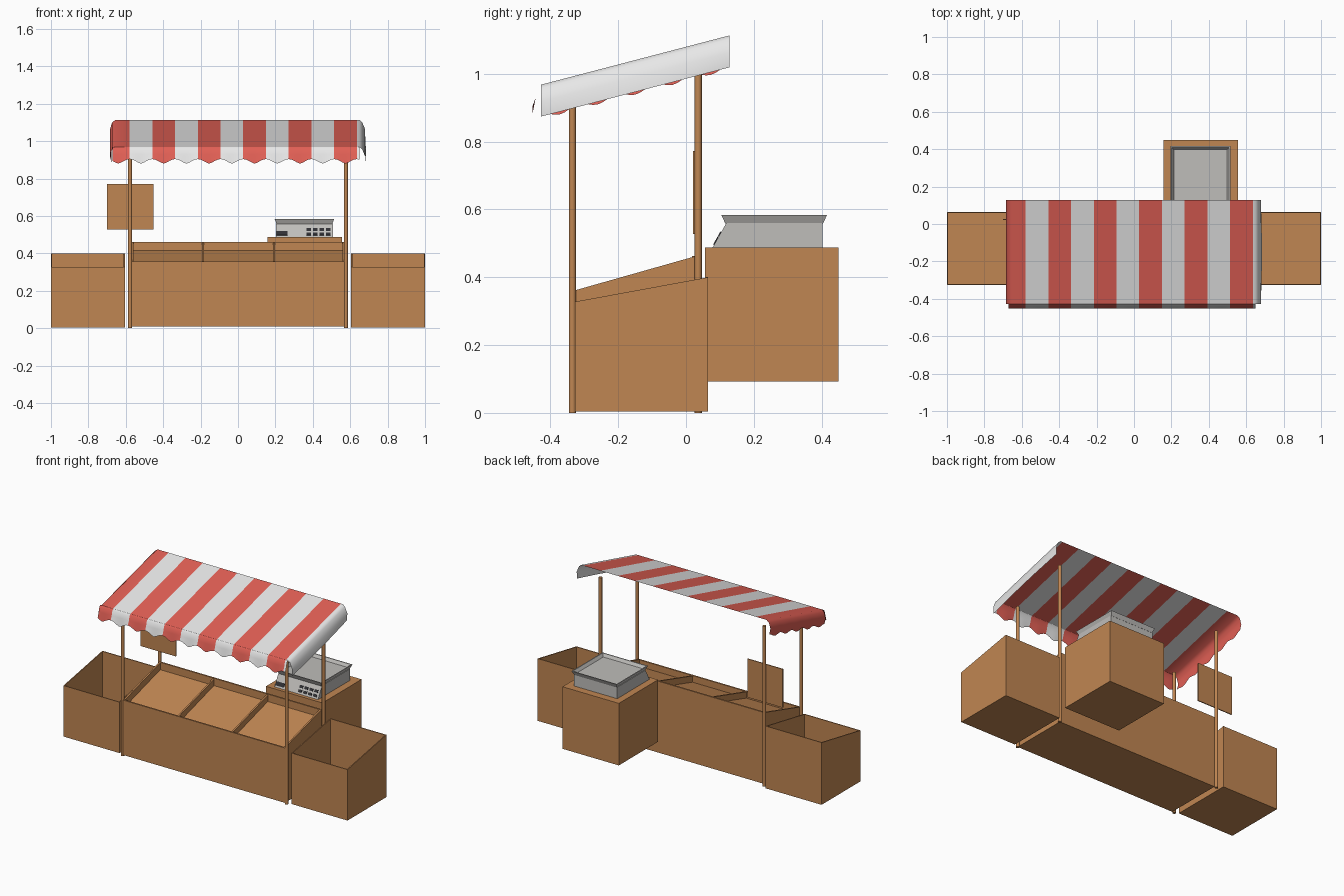
import bpy, bmesh, math

if "Cube" in bpy.data.objects:
    bpy.data.objects.remove(bpy.data.objects["Cube"])

def mat(name, r, g, b):
    m = bpy.data.materials.new(name)
    m.diffuse_color = (r, g, b, 1)
    m.use_nodes = True
    m.node_tree.nodes["Principled BSDF"].inputs["Base Color"].default_value = m.diffuse_color
    return m

WOOD = mat("wood", 0.53, 0.24, 0.085)
RED = mat("awning red", 0.75, 0.115, 0.09)
WHITE = mat("awning white", 0.80, 0.80, 0.80)
METAL = mat("scale grey", 0.52, 0.51, 0.49)
DARK = mat("dark panel", 0.03, 0.03, 0.035)

def add(name, bm, mats, fix=True):
    if fix:
        bmesh.ops.recalc_face_normals(bm, faces=bm.faces)
    me = bpy.data.meshes.new(name)
    bm.to_mesh(me)
    bm.free()
    for m in mats:
        me.materials.append(m)
    ob = bpy.data.objects.new(name, me)
    bpy.context.collection.objects.link(ob)
    return ob

def prism(name, prof, x0, x1, m=WOOD):
    """Extrude a (y, z) profile from x0 to x1."""
    bm = bmesh.new()
    a = [bm.verts.new((x0, y, z)) for y, z in prof]
    b = [bm.verts.new((x1, y, z)) for y, z in prof]
    bm.faces.new(a)
    bm.faces.new(b[::-1])
    n = len(prof)
    for i in range(n):
        j = (i + 1) % n
        bm.faces.new((a[i], b[i], b[j], a[j]))
    return add(name, bm, [m])

def box(name, x0, x1, y0, y1, z0, z1, m=WOOD):
    return prism(name, [(y0, z0), (y1, z0), (y1, z1), (y0, z1)], x0, x1, m)

def open_crate(name, x0, x1, y0, y1, z0, zf, zb, t):
    """Open box whose rim slopes from zf at the front to zb at the back."""
    side = [(y0, z0), (y1, z0), (y1, zb), (y0, zf)]
    prism(name + "_left_wall", side, x0, x0 + t)
    prism(name + "_right_wall", side, x1 - t, x1)
    box(name + "_front_wall", x0 + t, x1 - t, y0, y0 + t, z0, zf)
    box(name + "_back_wall", x0 + t, x1 - t, y1 - t, y1, z0, zb)
    box(name + "_bottom", x0 + t, x1 - t, y0 + t, y1 - t, z0, z0 + t)

# Central display counter with sloping tray and dividers
open_crate("counter", -0.57, 0.57, -0.343, 0.028, 0.008, 0.357, 0.462, 0.01)
prism("counter_tray", [(-0.333, 0.305), (0.018, 0.405), (0.018, 0.415), (-0.333, 0.315)], -0.56, 0.56)
for i, x in enumerate((-0.187, 0.192)):
    prism(f"tray_divider_{i + 1}", [(-0.333, 0.312), (0.018, 0.412), (0.018, 0.455), (-0.333, 0.355)],
          x - 0.005, x + 0.005)

# Side crates
open_crate("left_crate", -1.0, -0.605, -0.327, 0.065, 0.004, 0.328, 0.40, 0.006)
open_crate("right_crate", 0.605, 1.0, -0.327, 0.065, 0.004, 0.328, 0.40, 0.006)

# Posts
for side, x in (("left", -0.577), ("right", 0.577)):
    for end, y, h in (("front", -0.335, 0.915), ("back", 0.036, 1.02)):
        bm = bmesh.new()
        bmesh.ops.create_cone(bm, cap_ends=True, segments=12, radius1=0.0105, radius2=0.0105, depth=h)
        bmesh.ops.translate(bm, verts=bm.verts, vec=(x, y, h / 2))
        ob = add(f"{end}_{side}_post", bm, [WOOD])
        for p in ob.data.polygons:
            p.use_smooth = len(p.vertices) == 4
        ob.data.set_sharp_from_angle(angle=math.radians(40))

# Blank price sign
box("sign_board", -0.70, -0.452, 0.021, 0.027, 0.527, 0.772)

# Rear cabinet and weighing scale
box("rear_cabinet", 0.158, 0.555, 0.056, 0.45, 0.092, 0.487)
prism("scale_body", [(0.078, 0.487), (0.403, 0.487), (0.403, 0.56), (0.119, 0.56)], 0.202, 0.508, METAL)

bm = bmesh.new()
rings = []
for g, z in ((0.012, 0.558), (0.0, 0.584), (0.006, 0.584), (0.018, 0.566)):
    x0, x1, y0, y1 = 0.195 + g, 0.515 - g, 0.104 + g, 0.416 - g
    rings.append([bm.verts.new(c) for c in ((x0, y0, z), (x1, y0, z), (x1, y1, z), (x0, y1, z))])
for a, b in zip(rings, rings[1:]):
    for i in range(4):
        j = (i + 1) % 4
        bm.faces.new((a[i], a[j], b[j], b[i]))
bm.faces.new(rings[0][::-1])
bm.faces.new(rings[-1])
add("scale_pan", bm, [METAL])

def slope_plate(name, x0, x1, t0, t1, m=DARK):
    """Thin plate on the slanted front of the scale."""
    lo, hi = [(0.078 + 0.041 * t, 0.487 + 0.073 * t) for t in (t0, t1)]
    out = lambda p: (p[0] - 0.0026, p[1] + 0.0015)
    prism(name, [lo, hi, out(hi), out(lo)], x0, x1, m)

slope_plate("scale_display", 0.206, 0.265, 0.12, 0.42)
for r in range(2):
    for c in range(4):
        x = 0.365 + c * 0.035
        slope_plate(f"scale_key_{r}_{c}", x, x + 0.024, 0.12 + r * 0.32, 0.32 + r * 0.32)

# Striped awning
START, STEP = -0.5795, 0.1215
Y0, Y1 = -0.427, 0.128

def sheet(name, pts):
    bm = bmesh.new()
    v = [[bm.verts.new(p) for p in row] for row in pts]
    for i in range(len(v) - 1):
        for j in range(len(v[0]) - 1):
            f = bm.faces.new((v[i][j], v[i][j + 1], v[i + 1][j + 1], v[i + 1][j]))
            f.material_index = (math.floor((f.calc_center_median().x - START) / STEP) + 1) % 2
            f.smooth = True
    ob = add(name, bm, [RED, WHITE], fix=False)
    ob.data.set_sharp_from_angle(angle=math.radians(50))
    return ob

rows = []
N = 40
for i in range(N + 1):
    t = i / N
    y = Y0 + (Y1 - Y0) * t
    z = 0.968 + 0.145 * t
    wave = 0.008 * math.cos(t * 2 * math.pi * 5)
    left = [(-0.676, -0.094 + wave), (-0.684, -0.05), (-0.674, -0.014), (-0.656, 0)]
    mid = [(START + STEP * k, 0) for k in range(11)]
    right = [(0.65, 0), (0.664, -0.012), (0.680, -0.05), (0.678 + 0.006 * math.sin(math.pi * t), -0.094)]
    rows.append([(x, y, z + d) for x, d in left + mid + right])
sheet("awning_roof", rows)

# Scalloped front valance, one scallop per stripe
cols = [(START + STEP * j / 8, j / 8) for j in range(-6, 82)]
sheet("awning_valance", [
    [(x, -0.453, 0.880 + 0.024 * abs(math.cos(math.pi * s)) ** 1.5) for x, s in cols],
    [(x, -0.443, 0.930) for x, s in cols],
    [(x, -0.436, 0.958) for x, s in cols],
    [(x, Y0, 0.968) for x, s in cols]])
